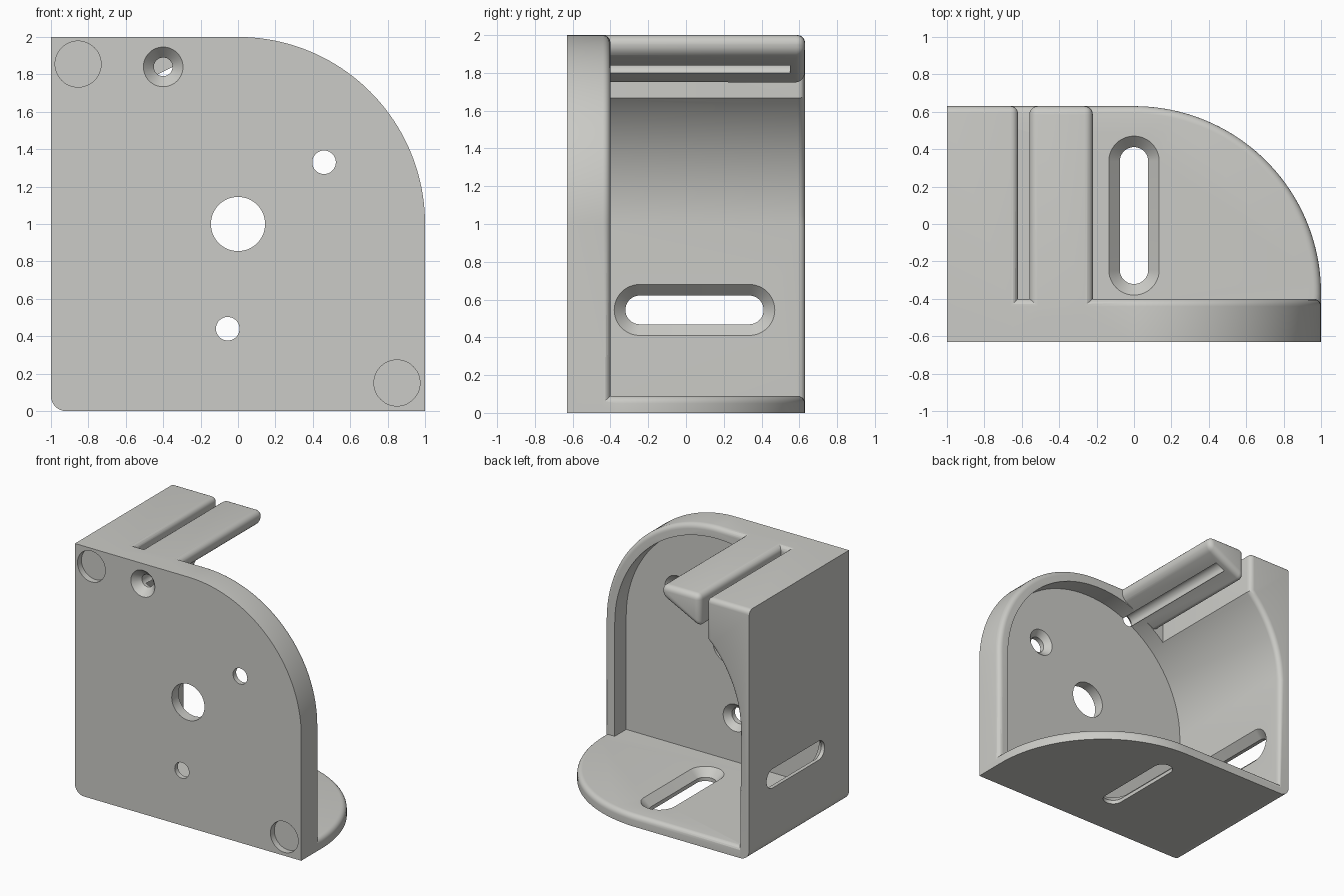
import bpy, bmesh, math
from mathutils import Vector

if "Cube" in bpy.data.objects:
    bpy.data.objects.remove(bpy.data.objects["Cube"])

grey = bpy.data.materials.new("light_grey")
grey.diffuse_color = (0.6, 0.6, 0.57, 1)
grey.use_nodes = True
grey.node_tree.nodes["Principled BSDF"].inputs["Base Color"].default_value = grey.diffuse_color


def arc(cx, cy, r, a0, a1, n=24):
    return [(cx + r * math.cos(math.radians(a0 + (a1 - a0) * i / n)),
             cy + r * math.sin(math.radians(a0 + (a1 - a0) * i / n))) for i in range(n + 1)]


def loft(name, rings, round_edge=None, radius=0.04):
    """Close a stack of equal-length rings into a solid; round edges chosen by a rule."""
    bm = bmesh.new()
    loops = [[bm.verts.new(p) for p in ring] for ring in rings]
    n = len(loops[0])
    bm.faces.new(loops[0])
    bm.faces.new(loops[-1])
    for a, b in zip(loops, loops[1:]):
        for i in range(n):
            j = (i + 1) % n
            bm.faces.new((a[i], a[j], b[j], b[i]))
    bmesh.ops.recalc_face_normals(bm, faces=bm.faces)
    if round_edge:
        edges = [e for e in bm.edges if round_edge(e.verts[0].co, e.verts[1].co)]
        bmesh.ops.bevel(bm, geom=edges, offset=radius, segments=5, profile=0.5,
                        affect='EDGES', clamp_overlap=False)
    me = bpy.data.meshes.new(name)
    bm.to_mesh(me)
    bm.free()
    me.materials.append(grey)
    ob = bpy.data.objects.new(name, me)
    bpy.context.collection.objects.link(ob)
    return ob


def along_y(name, outline, y0, y1, rule=None, radius=0.04):
    return loft(name, [[(x, y, z) for x, z in outline] for y in (y0, y1)], rule, radius)


def hole(name, axis, u, v, steps, half=0.0):
    """Round or long-slot cutter; steps are (depth along axis, radius)."""
    rings = []
    for d, r in steps:
        pts = arc(u, v + half, r, 0, 180) + arc(u, v - half, r, 180, 360)
        if half == 0:
            pts = arc(u, v, r, 0, 360, 48)[:-1]
        rings.append([{'x': (d, q, p), 'y': (p, d, q), 'z': (p, q, d)}[axis] for p, q in pts])
    return loft(name, rings)


def combine(target, other, operation):
    m = target.modifiers.new("join", 'BOOLEAN')
    m.operation, m.solver, m.object = operation, 'EXACT', other
    bpy.context.view_layer.objects.active = target
    bpy.ops.object.modifier_apply(modifier=m.name)
    bpy.data.objects.remove(other, do_unlink=True)


def near(a, b):
    return abs(a - b) < 1e-4


FRONT, BACK, RIM, FLOOR, BORE = -0.63, 0.63, -0.4, -0.545, 0.91
corner = arc(-0.92, 0.08, 0.08, 270, 180, 8)      # rounded lower-left corner

# Front plate with one large round corner, rounded on its rear rim
plate = along_y("bracket", corner + [(-1, 2)] + arc(0, 1, 1, 90, 0, 40) + [(1, 0)], FRONT, RIM,
                lambda a, b: near(a.y, RIM) and near(b.y, RIM)
                and max(a.z, b.z) > 0.5 and not (near(a.x, -1) and near(b.x, -1)))

# Recess behind the front plate
recess = [(BORE, 0.05)] + arc(0, 1, BORE, 0, 134, 36) + arc(0, 1, 0.93, 135, 180, 8) + [(-0.93, 0.05)]
combine(plate, along_y("recess", recess, FLOOR, -0.3), 'DIFFERENCE')

# Base with a quarter-round end
base_outline = [(-0.92, -0.6), (1, -0.6)] + arc(0, -0.37, 1, 0, 90, 40) + [(-0.92, BACK)]
base = loft("base", [[(x, y, z) for x, y in base_outline] for z in (0, 0.09)],
            lambda a, b: near(a.z, 0.09) and near(b.z, 0.09)
            and max(a.y, b.y) > -0.5 and max(a.x, b.x) > -0.9)
combine(plate, base, 'UNION')

# Left wall, thickening into a corner block above the bore
edge_angle = math.degrees(math.acos(-0.62 / BORE))
wall_outline = ([(-BORE, 0)] + corner + [(-1, 2), (-0.62, 2)]
                + arc(0, 1, BORE, edge_angle, 180, 16))


def wall_rule(a, b):
    rear = near(a.y, BACK) and near(b.y, BACK)
    inner = min(a.x, b.x) > -0.915 and max(a.z, b.z) > 0.5
    top = near(a.z, 2) and near(b.z, 2)
    lip = top and near(a.x, -0.62) and near(b.x, -0.62)
    return (rear and (inner or top)) or lip


combine(plate, along_y("wall", wall_outline, -0.56, BACK, wall_rule), 'UNION')

# Clamping arm with a sloped underside
arm = along_y("arm", [(-0.56, 1.735), (-0.22, 1.905), (-0.22, 2), (-0.56, 2)], -0.5, BACK,
              lambda a, b: max(a.y, b.y) > 0, 0.045)
combine(plate, arm, 'UNION')

# Shaft hole, screw holes sunk from behind, clamp screw hole, shallow round pockets, long slots
cutters = [hole("shaft_hole", 'y', 0, 1, [(-0.7, 0.145), (-0.45, 0.145)])]
for x, z in ((0.46, 1.33), (-0.055, 0.44)):
    cutters.append(hole("screw_hole", 'y', x, z,
                        [(-0.7, 0.063), (-0.59, 0.063), (FLOOR, 0.108), (-0.52, 0.108)]))
cutters.append(hole("clamp_hole", 'y', -0.4, 1.84,
                    [(-0.7, 0.106), (FRONT, 0.106), (-0.57, 0.05), (0.55, 0.05)]))
for x, z in ((-0.855, 1.855), (0.85, 0.15)):
    cutters.append(hole("pocket", 'y', x, z, [(-0.7, 0.123), (-0.58, 0.123)]))
cutters.append(hole("base_slot", 'z', 0, 0.045,
                    [(-0.1, 0.076), (0.03, 0.076), (0.09, 0.135), (0.12, 0.135)], 0.29))
cutters.append(hole("wall_slot", 'x', 0.545, 0.045,
                    [(-1.1, 0.076), (-0.97, 0.076), (-0.91, 0.135), (-0.88, 0.135)], 0.29))
for c in cutters:
    combine(plate, c, 'DIFFERENCE')

bpy.context.view_layer.objects.active = plate
plate.select_set(True)
bpy.ops.object.shade_smooth_by_angle(angle=math.radians(25))
